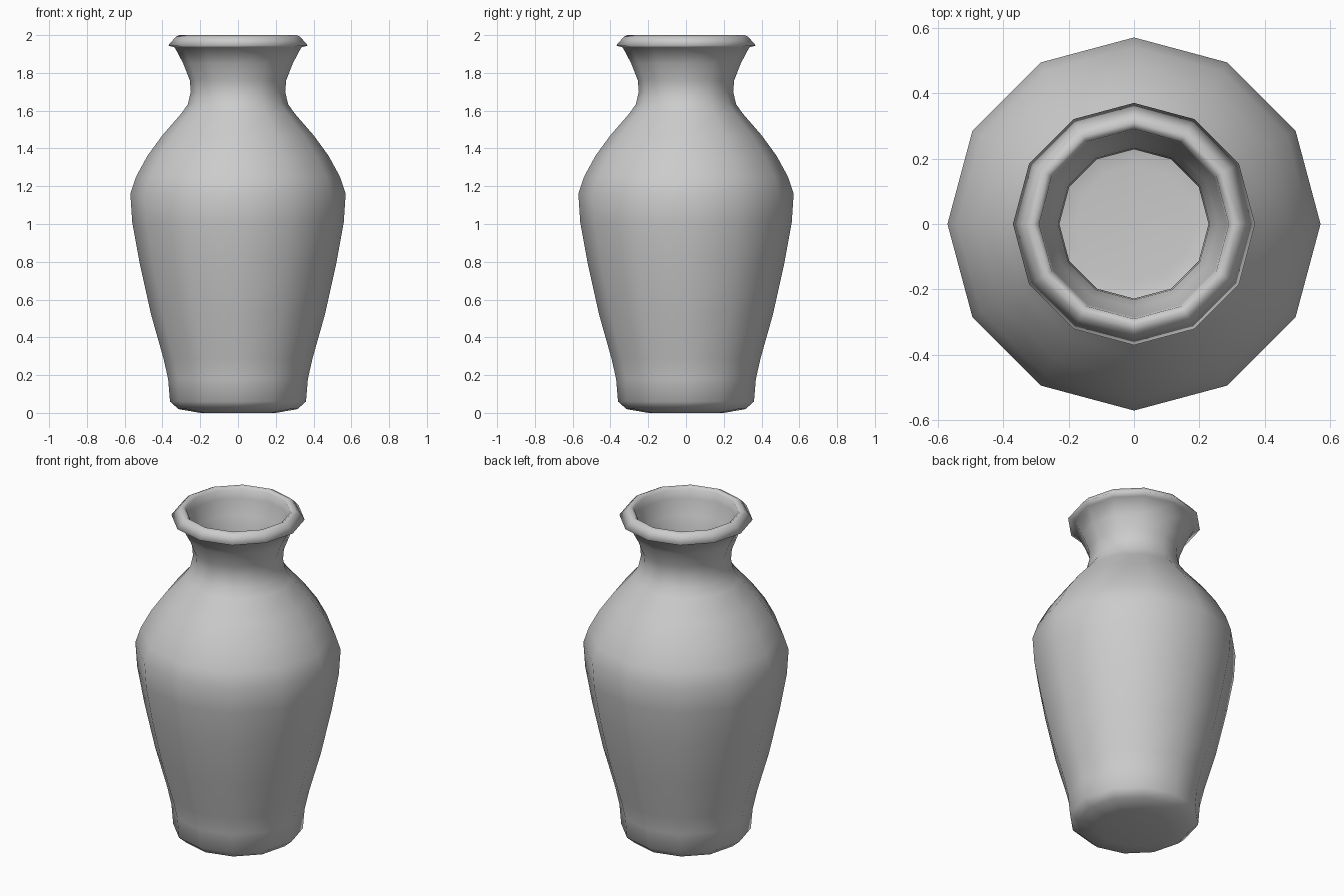
import bpy, bmesh
from math import cos, sin, pi

SIDES = 12

# Outer wall from base to lip (radius, height)
outer = [(0.20, 0.0), (0.315, 0.02), (0.36, 0.06), (0.37, 0.18), (0.395, 0.29),
         (0.46, 0.52), (0.52, 0.79), (0.56, 1.01), (0.57, 1.16), (0.54, 1.25),
         (0.48, 1.36), (0.40, 1.47), (0.30, 1.585), (0.265, 1.635), (0.25, 1.70),
         (0.255, 1.76), (0.29, 1.85), (0.335, 1.935)]
# Rolled lip
lip = [(0.37, 1.945), (0.33, 1.99), (0.31, 2.0), (0.29, 1.985)]
# Inner wall from mouth down to the floor
inner = [(0.285, 1.93), (0.255, 1.84), (0.232, 1.76), (0.228, 1.70), (0.24, 1.63),
         (0.275, 1.575), (0.375, 1.455), (0.45, 1.35), (0.51, 1.24), (0.54, 1.155),
         (0.53, 1.01), (0.49, 0.79), (0.43, 0.52), (0.365, 0.29), (0.34, 0.18),
         (0.33, 0.09), (0.29, 0.055), (0.18, 0.045)]


def lathe(name, profile):
    """Spin a profile round z and cap both ends."""
    bm = bmesh.new()
    rings = [[bm.verts.new((r * cos(2 * pi * i / SIDES), r * sin(2 * pi * i / SIDES), z))
              for i in range(SIDES)] for r, z in profile]
    for a, b in zip(rings, rings[1:]):
        for i in range(SIDES):
            j = (i + 1) % SIDES
            bm.faces.new((a[i], a[j], b[j], b[i]))
    bm.faces.new(rings[0][::-1])
    bm.faces.new(rings[-1])
    for f in bm.faces:
        f.smooth = True
    mesh = bpy.data.meshes.new(name)
    bm.to_mesh(mesh)
    bm.free()
    obj = bpy.data.objects.new(name, mesh)
    bpy.context.collection.objects.link(obj)
    return obj


# Hollow vase
lathe("vase", outer + lip + inner)
